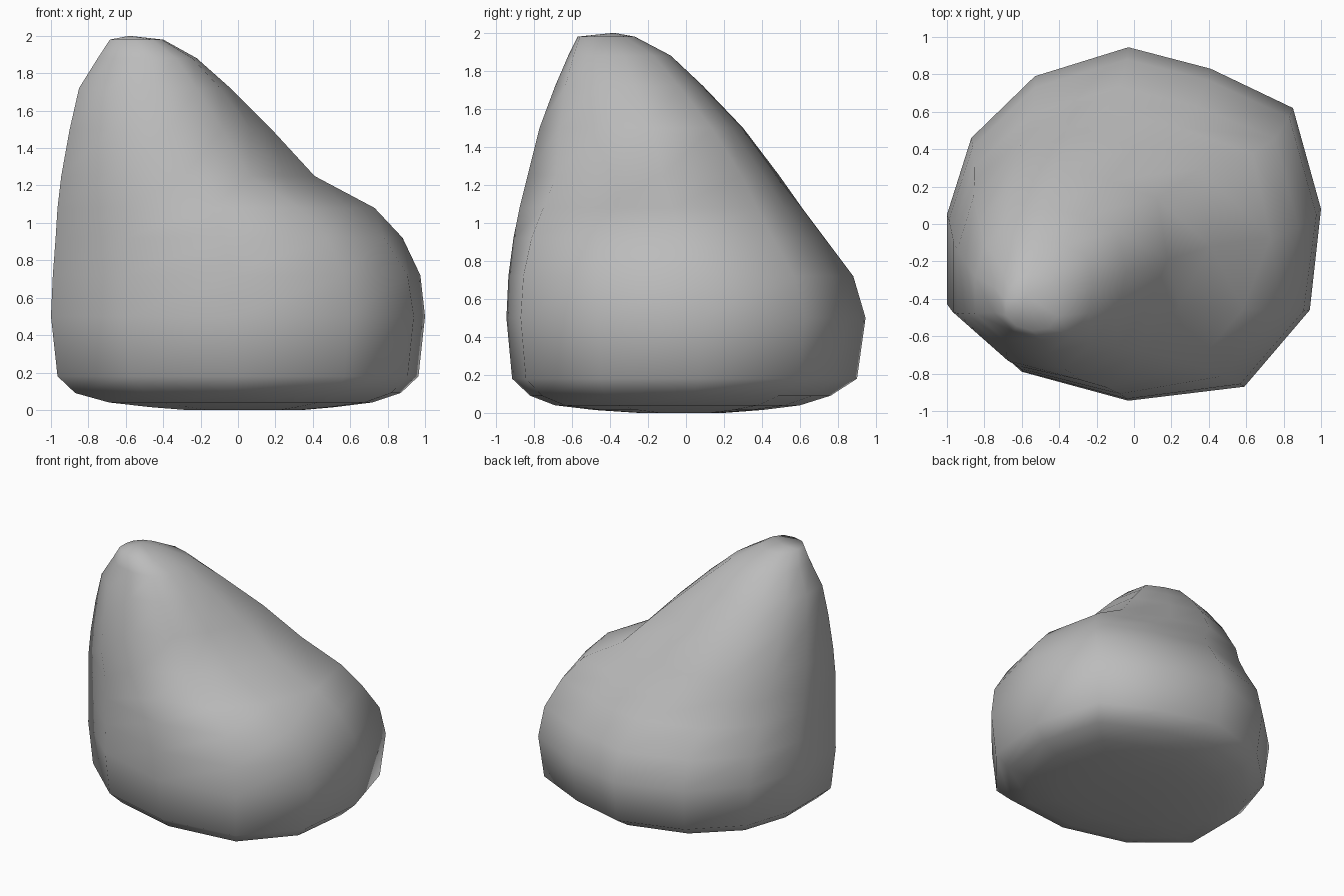
import bpy, bmesh

if "Cube" in bpy.data.objects:
    bpy.data.objects.remove(bpy.data.objects["Cube"])

# Plan outline of the rock, counter-clockwise
outline = [(1.0, .08), (.85, .62), (.41, .83), (-.03, .945), (-.53, .79), (-.87, .46),
           (-1.0, .05), (-1.0, -.43), (-.6, -.79), (-.03, -.945), (.59, -.87), (.94, -.46)]

# Horizontal sections: z, x min, x max, y min, y max, front-right dent
sections = [
    (.0, -.28, .35, -.25, .2, 1), (.015, -.47, .52, -.48, .4, 1),
    (.04, -.69, .72, -.69, .6, 1), (.09, -.87, .87, -.82, .76, 1),
    (.18, -.965, .965, -.915, .9, 1), (.5, -1, 1, -.945, .945, 1),
    (.72, -.99, .975, -.935, .88, .99), (.92, -.975, .88, -.91, .73, .95),
    (1.08, -.965, .73, -.88, .61, .88), (1.25, -.945, .41, -.84, .49, .8),
    (1.5, -.9, .18, -.775, .3, .84), (1.72, -.85, -.04, -.69, .09, .92),
    (1.88, -.75, -.22, -.62, -.08, .97), (1.98, -.685, -.4, -.57, -.27, 1)]

# How strongly each outline point follows the dent (negative bulges the back right)
dent_weight = {1: -.35, 9: .05, 10: .85, 11: 1}

bm = bmesh.new()
rings = []
for z, x0, x1, y0, y1, dent in sections:
    cx, cy, hx, hy = (x0 + x1) / 2, (y0 + y1) / 2, (x1 - x0) / 2, (y1 - y0) / 2
    ring = []
    for i, (px, py) in enumerate(outline):
        f = 1 - (1 - dent) * dent_weight.get(i, 0)
        ring.append(bm.verts.new((cx + px * hx * f, cy + py / .945 * hy * f, z)))
    rings.append(ring)

# Skin between sections, then underside and peak
n = len(outline)
for a, b in zip(rings, rings[1:]):
    for i in range(n):
        j = (i + 1) % n
        bm.faces.new((a[i], a[j], b[j], b[i]))
bm.faces.new(rings[0][::-1])
peak = bm.verts.new((-.58, -.38, 2.0))
for i in range(n):
    bm.faces.new((rings[-1][i], rings[-1][(i + 1) % n], peak))
bmesh.ops.recalc_face_normals(bm, faces=bm.faces)
for f in bm.faces:
    f.smooth = True

mesh = bpy.data.meshes.new("boulder")
bm.to_mesh(mesh)
bm.free()
boulder = bpy.data.objects.new("boulder", mesh)
bpy.context.collection.objects.link(boulder)

# Mid-grey stone
stone = bpy.data.materials.new("stone")
stone.diffuse_color = (.5, .5, .5, 1)
stone.use_nodes = True
stone.node_tree.nodes["Principled BSDF"].inputs["Base Color"].default_value = stone.diffuse_color
mesh.materials.append(stone)
